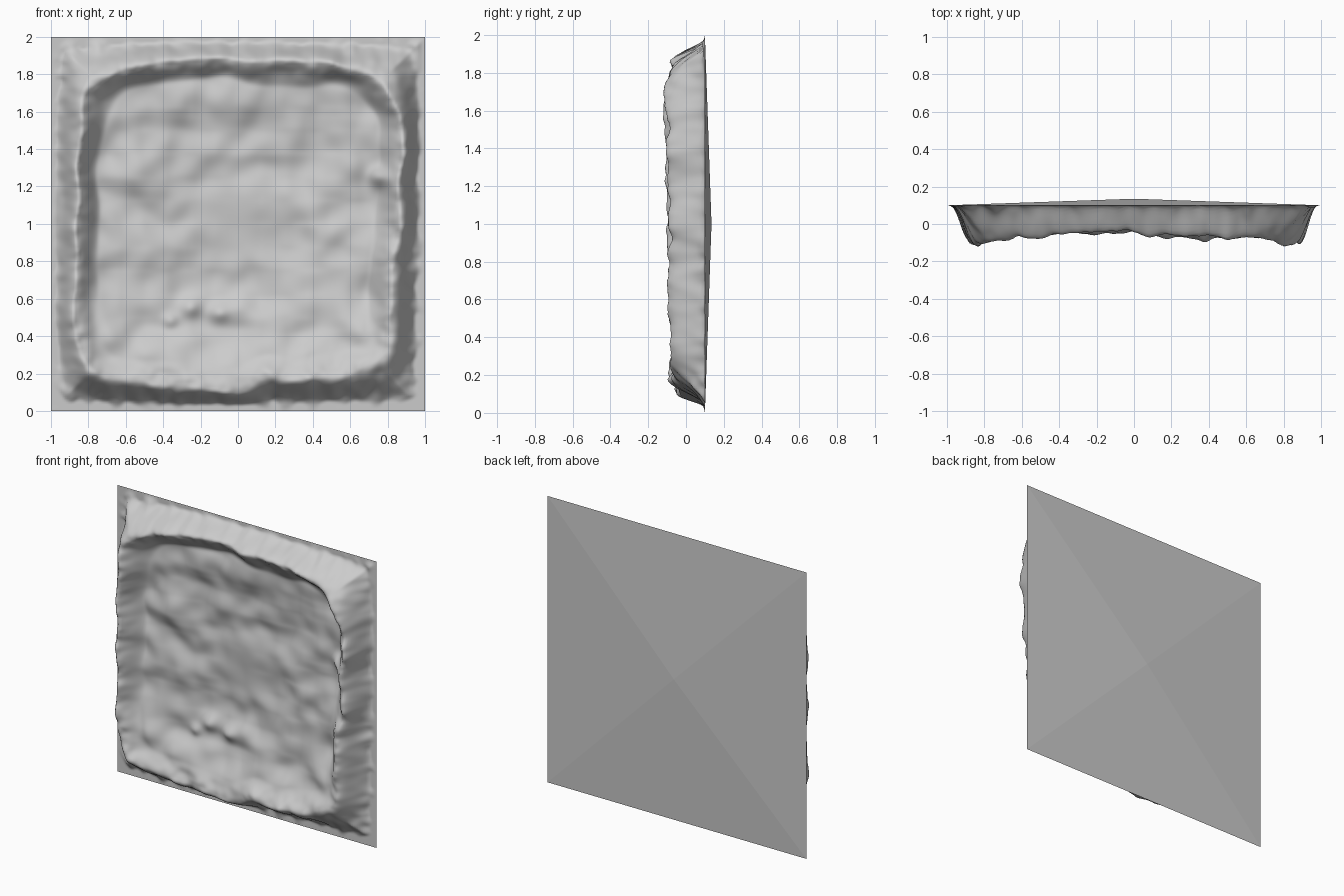
import bpy, bmesh, math
from mathutils import Vector, noise

N = 180

# Crest of the raised rim on each side: (position along side, offset from centre, depth y)
LEFT = [(-1, .86, -.08), (-.4, .87, -.085), (0, .86, -.1), (.4, .85, -.11), (1, .82, -.11)]
RIGHT = [(-1, .81, -.085), (-.2, .82, -.09), (.1, .86, -.09), (.5, .87, -.1), (1, .86, -.1)]
BOTTOM = [(-1, .81, -.08), (-.5, .85, -.06), (0, .88, -.045), (.2, .82, -.07), (1, .8, -.08)]
TOP = [(-1, .8, -.1), (-.6, .84, -.07), (-.2, .89, -.04), (.3, .86, -.065), (1, .8, -.09)]

# Small lumps on the surface: x, height z, radius, rise towards the front
LUMPS = [(-.36, .48, .04, .025), (-.25, .55, .05, .025), (-.1, .52, .05, .03),
         (.76, 1.25, .05, .05), (-.55, 1.27, .16, .02), (.25, .62, .14, .015)]


def smooth(a, b, t):
    t = max(0, min(1, (t - a) / (b - a)))
    return t * t * (3 - 2 * t)


def sample(side, t):
    """Smoothly interpolate the crest offset and depth along a side."""
    for p, q in zip(side, side[1:]):
        if t <= q[0]:
            k = smooth(p[0], q[0], t)
            return p[1] + (q[1] - p[1]) * k, p[2] + (q[2] - p[2]) * k
    return side[-1][1:]


def wobble(x, z, scale, seed):
    return noise.noise(Vector((x * scale, z * scale, seed)))


def depth(x, z):
    """Front surface y at x, z, both measured from the centre."""
    edge = min(1 - abs(x), 1 - abs(z))
    wx = x + .03 * wobble(x, z, 5, 3)
    wz = z + .03 * wobble(x, z, 5, 8)
    across, y_across = sample(LEFT if x < 0 else RIGHT, z)
    along, y_along = sample(BOTTOM if z < 0 else TOP, x)
    u, v = (abs(wx) / across) ** 7, (abs(wz) / along) ** 7
    r = (u + v) ** (1 / 7)
    k = u / (u + v + 1e-9)
    crest = y_across * k + y_along * (1 - k)
    crest += .03 * wobble(x, z, 7, 1) + .012 * wobble(x, z, 17, 2)
    gap = (1 - r) * .85
    if gap < 0:
        # Outer slope, dropping to the thin border
        rise = smooth(.18, .95, edge / (edge - gap))
        y = .1 + (crest - .1) * rise
        y += .025 * wobble(x, z, 14, 5) * smooth(0, .06, edge) * (1 - rise)
    else:
        # Inner wall, then a gentle hollow with uneven ground
        soft = .06 * smooth(.2, .9, -z)
        floor = .035 + .04 * smooth(.08, .55, gap) - soft * (1 - smooth(.1, .4, gap))
        ground = .035 * wobble(x, z * 1.5, 3.5, 6) + .016 * wobble(x, z, 8, 7)
        floor += ground * smooth(0, .15, gap) * (1 - .6 * smooth(.5, .8, gap))
        y = crest + (floor - crest) * smooth(-.015, .12, gap)
    for lx, lz, radius, rise in LUMPS:
        y -= rise * math.exp(-((x - lx) ** 2 + (z + 1 - lz) ** 2) / radius ** 2)
    return min(y, .1) if edge > 0 else .1


scene_cube = bpy.data.objects.get("Cube")
if scene_cube:
    bpy.data.objects.remove(scene_cube)

# Sculpted front
bm = bmesh.new()
grid = []
for j in range(N + 1):
    z = 2 * j / N - 1
    row = []
    for i in range(N + 1):
        x = 2 * i / N - 1
        row.append(bm.verts.new((x, depth(x, z), z + 1)))
    grid.append(row)
for j in range(N):
    for i in range(N):
        face = bm.faces.new((grid[j][i], grid[j][i + 1], grid[j + 1][i + 1], grid[j + 1][i]))
        face.smooth = True

# Shallow pyramid back
apex = bm.verts.new((0, .135, 1))
loop = (grid[0][:-1] + [row[-1] for row in grid[:-1]]
        + grid[-1][:0:-1] + [row[0] for row in grid[:0:-1]])
for a, b in zip(loop, loop[1:] + loop[:1]):
    bm.faces.new((b, a, apex))
for e in bm.edges:
    if any(not f.smooth for f in e.link_faces):
        e.smooth = False

mesh = bpy.data.meshes.new("rimmed_panel")
bm.to_mesh(mesh)
bm.free()
panel = bpy.data.objects.new("rimmed_panel", mesh)
bpy.context.collection.objects.link(panel)

# Plain grey clay
grey = bpy.data.materials.new("clay_grey")
grey.use_nodes = True
colour = (.6, .6, .6, 1)
grey.diffuse_color = colour
grey.node_tree.nodes["Principled BSDF"].inputs["Base Color"].default_value = colour
mesh.materials.append(grey)
